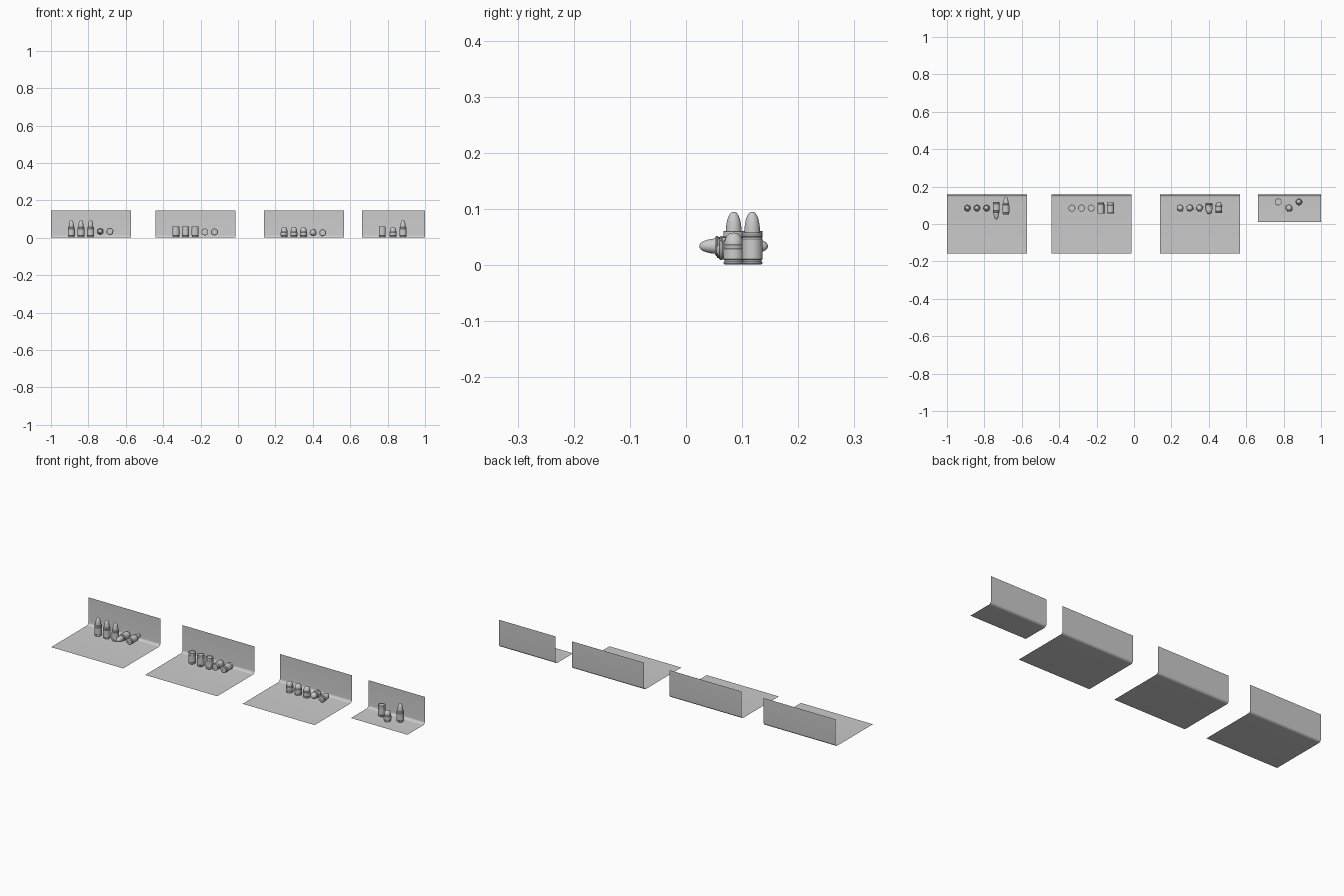
import bpy, bmesh, math
from mathutils import Matrix, Vector

cube = bpy.data.objects.get("Cube")
if cube:
    bpy.data.objects.remove(cube, do_unlink=True)

grey = bpy.data.materials.new("light_grey")
grey.use_nodes = True
COLOUR = (0.6, 0.6, 0.6, 1)
grey.diffuse_color = COLOUR
grey.node_tree.nodes["Principled BSDF"].inputs["Base Color"].default_value = COLOUR


def finish(bm, name):
    """Turn a bmesh into a shaded, coloured mesh."""
    bmesh.ops.remove_doubles(bm, verts=bm.verts, dist=0.00005)
    mesh = bpy.data.meshes.new(name)
    bm.to_mesh(mesh)
    bm.free()
    mesh.materials.append(grey)
    return mesh


def place(mesh, name, matrix=None):
    obj = bpy.data.objects.new(name, mesh)
    bpy.context.collection.objects.link(obj)
    if matrix is not None:
        obj.matrix_world = matrix
    return obj


def smooth(obj, degrees):
    bpy.ops.object.select_all(action='DESELECT')
    obj.select_set(True)
    bpy.context.view_layer.objects.active = obj
    bpy.ops.object.shade_smooth_by_angle(angle=math.radians(degrees))


def backdrop(name, x0, x1, front, back=0.158, height=0.147, r=0.014):
    """Thin sheet: floor, curved corner and back wall."""
    path = [(front, 0)]
    for i in range(9):
        a = math.pi / 2 * i / 8
        path.append((back - r + r * math.sin(a), r - r * math.cos(a)))
    path.append((back, height))
    bm = bmesh.new()
    rows = [[bm.verts.new((x, y, z)) for x in (x0, x1)] for y, z in path]
    for a, b in zip(rows, rows[1:]):
        bm.faces.new((a[0], a[1], b[1], b[0]))
    smooth(place(finish(bm, name), name), 40)


def nose(radius, z0, z1, power, steps=10):
    """Rounded nose profile ending on the axis."""
    return [(radius * math.cos(math.pi / 2 * i / steps) ** power if i < steps else 0,
             z0 + (z1 - z0) * math.sin(math.pi / 2 * i / steps)) for i in range(steps + 1)]


def lathe(name, profile, lug=False, sides=32):
    """Spin a radius/height profile, optionally with a small side lug."""
    bm = bmesh.new()
    verts = [bm.verts.new((r, 0, z)) for r, z in profile]
    edges = [bm.edges.new(pair) for pair in zip(verts, verts[1:])]
    bmesh.ops.spin(bm, geom=verts + edges, cent=(0, 0, 0), axis=(0, 0, 1),
                   angle=2 * math.pi, steps=sides)
    bmesh.ops.remove_doubles(bm, verts=bm.verts, dist=0.00005)
    bmesh.ops.recalc_face_normals(bm, faces=bm.faces)
    if lug:
        bmesh.ops.create_cube(bm, size=1, matrix=Matrix.Translation((0.018, 0, 0.015))
                              @ Matrix.Diagonal((0.008, 0.006, 0.006, 1)))
    return finish(bm, name)


# Shared lower casing with a rim and an extractor groove
base = [(0, 0.002), (0.007, 0.002), (0.007, 0.001), (0.016, 0.001), (0.018, 0.003),
        (0.018, 0.006), (0.0165, 0.007), (0.0165, 0.009), (0.0185, 0.011)]

long_round = lathe("long_round", base + [
    (0.0185, 0.047), (0.017, 0.049), (0.017, 0.051), (0.018, 0.052),
    (0.018, 0.056), (0.0165, 0.058)] + nose(0.014, 0.058, 0.095, 0.85))
flat_round = lathe("flat_round", base + [
    (0.0185, 0.046), (0.0175, 0.047), (0.0175, 0.049), (0.0185, 0.050),
    (0.0185, 0.060), (0.0175, 0.061), (0.0155, 0.061), (0.0155, 0.058), (0, 0.058)])
dome_round = lathe("dome_round", base + [
    (0.0185, 0.029), (0.0175, 0.030), (0.0175, 0.032), (0.018, 0.033),
    (0.018, 0.036)] + nose(0.0165, 0.037, 0.058, 0.8), lug=True)

# Backdrops
for i, (x0, x1, front) in enumerate([(-1, -0.572, -0.158), (-0.441, -0.013, -0.158),
                                     (0.138, 0.566, -0.158), (0.664, 1, 0.01)]):
    backdrop(f"backdrop_{i + 1}", x0, x1, front)

# Three rows of five: three upright, one tipped forward, one tipped back
rows = [(long_round, -0.891, 0.034), (flat_round, -0.332, 0.031), (dome_round, 0.247, 0.027)]
placed = []
for mesh, start, pivot in rows:
    for k in range(5):
        tilt = (0, 0, 0, math.pi / 2, -math.pi / 2)[k]
        m = (Matrix.Translation((start + 0.0515 * k, 0.085, pivot))
             @ Matrix.Rotation(tilt, 4, 'X')
             @ Matrix.Rotation(-1.0 + 0.7 * k, 4, 'Z')
             @ Matrix.Translation((0, 0, -pivot)))
        placed.append(place(mesh, f"{mesh.name}_{k + 1}", m))

# Mixed group on the small backdrop
for mesh, x, y in [(flat_round, 0.771, 0.118), (dome_round, 0.829, 0.085), (long_round, 0.882, 0.118)]:
    m = Matrix.Translation(Vector((x, y, 0))) @ Matrix.Rotation(2.5, 4, 'Z')
    placed.append(place(mesh, f"{mesh.name}_group", m))

for obj in (placed[0], placed[5], placed[10]):
    smooth(obj, 35)
